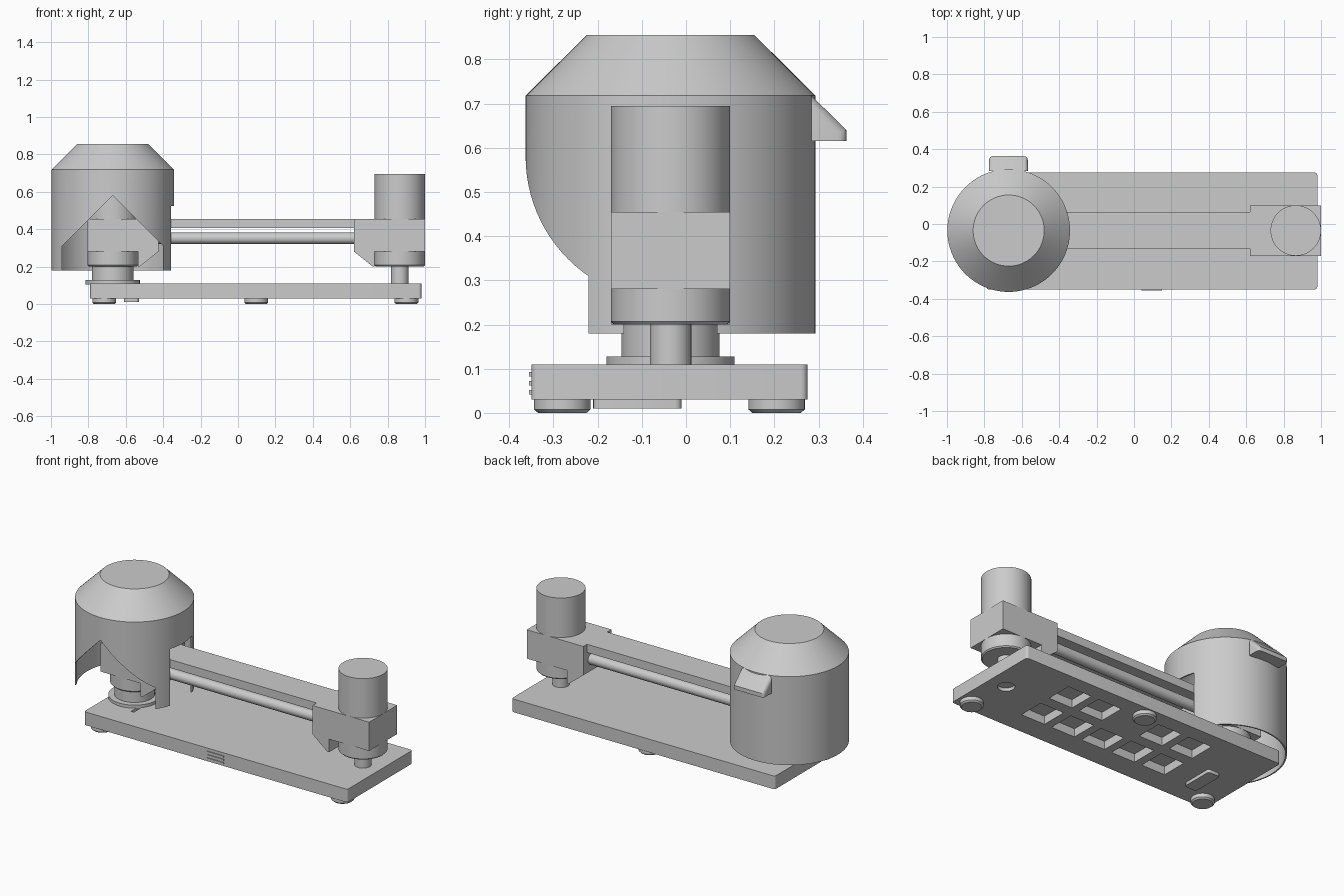
import bpy
import bmesh
import math

if "Cube" in bpy.data.objects:
    bpy.data.objects.remove(bpy.data.objects["Cube"], do_unlink=True)

grey = bpy.data.materials.new("light_grey")
grey.use_nodes = True
grey.diffuse_color = (0.6, 0.6, 0.6, 1)
grey.node_tree.nodes["Principled BSDF"].inputs["Base Color"].default_value = grey.diffuse_color

CY = -0.035          # depth of the shared spindle axis
MID = 0.0975         # mirror plane between the two heads
HOOD_X, DRIVE_X = -0.67, 0.865


def finish(bm, name):
    bmesh.ops.recalc_face_normals(bm, faces=bm.faces)
    mesh = bpy.data.meshes.new(name)
    bm.to_mesh(mesh)
    bm.free()
    mesh.materials.append(grey)
    ob = bpy.data.objects.new(name, mesh)
    bpy.context.collection.objects.link(ob)
    return ob


def select(ob):
    bpy.ops.object.select_all(action="DESELECT")
    ob.select_set(True)
    bpy.context.view_layer.objects.active = ob


def smooth(ob):
    select(ob)
    bpy.ops.object.shade_smooth_by_angle(angle=math.radians(30))


def prism(name, outline, axis, lo, hi):
    """Extrude a 2D outline along x, y or z."""
    place = {"x": lambda a, b: (lo, a, b), "y": lambda a, b: (a, lo, b),
             "z": lambda a, b: (a, b, lo)}[axis]
    bm = bmesh.new()
    face = bm.faces.new([bm.verts.new(place(a, b)) for a, b in outline])
    out = bmesh.ops.extrude_face_region(bm, geom=[face])
    shift = [hi - lo if k == axis else 0 for k in "xyz"]
    bmesh.ops.translate(bm, vec=shift, verts=[v for v in out["geom"] if isinstance(v, bmesh.types.BMVert)])
    return finish(bm, name)


def box(name, x0, x1, y0, y1, z0, z1):
    return prism(name, [(x0, y0), (x1, y0), (x1, y1), (x0, y1)], "z", z0, z1)


def lathe(name, profile, x, y, steps=64):
    """Spin a radius/height profile around a vertical axis."""
    bm = bmesh.new()
    verts = [bm.verts.new((r, 0, z)) for r, z in profile]
    edges = [bm.edges.new(pair) for pair in zip(verts, verts[1:])]
    bmesh.ops.spin(bm, geom=verts + edges, cent=(0, 0, 0), axis=(0, 0, 1),
                   angle=math.tau, steps=steps, use_duplicate=False)
    bmesh.ops.remove_doubles(bm, verts=bm.verts, dist=0.0001)
    bmesh.ops.translate(bm, vec=(x, y, 0), verts=bm.verts)
    ob = finish(bm, name)
    smooth(ob)
    return ob


def disc(name, r, z0, z1, x, y):
    return lathe(name, [(0, z0), (r, z0), (r, z1), (0, z1)], x, y)


def round_edges(ob, axis, width):
    """Round only the edges running along one axis."""
    bm = bmesh.new()
    bm.from_mesh(ob.data)
    k = "xyz".index(axis)
    edges = []
    for e in bm.edges:
        d = (e.verts[1].co - e.verts[0].co).normalized()
        if abs(d[k]) > 0.99:
            edges.append(e)
    bmesh.ops.bevel(bm, geom=edges, offset=width, segments=4, profile=0.5, affect="EDGES")
    bm.to_mesh(ob.data)
    bm.free()
    smooth(ob)


def cut(ob, cutters):
    for c in cutters:
        mod = ob.modifiers.new("cut", "BOOLEAN")
        mod.operation, mod.solver, mod.object = "DIFFERENCE", "EXACT", c
        select(ob)
        bpy.ops.object.modifier_apply(modifier=mod.name)
        bpy.data.objects.remove(c, do_unlink=True)
    smooth(ob)


# Base plate with square pockets beneath, a spindle hole and a slot
base = box("base_plate", -0.79, 0.98, -0.35, 0.275, 0.03, 0.11)
round_edges(base, "z", 0.015)
pockets = []
for row, y in enumerate((-0.13, 0.10)):
    for col in range(5):
        if row == 1 and col == 2:
            continue
        x = 0.53 - 0.21 * col
        pockets.append(box("pocket_cutter", x - 0.08, x + 0.08, y - 0.08, y + 0.08, 0, 0.08))
pockets.append(disc("hole_cutter", 0.047, 0, 0.05, DRIVE_X, CY))
pockets.append(box("slot_cutter", -0.58, -0.56, -0.2, -0.02, 0.06, 0.15))
cut(base, pockets)

# Three feet and the slide bar beneath the plate
for name, x, y in (("front_right_foot", -0.715, -0.28), ("front_left_foot", 0.9, -0.28),
                   ("back_foot", MID, 0.205)):
    lathe(name, [(0, 0), (0.055, 0), (0.064, 0.008), (0.064, 0.03), (0, 0.03)], x, y)
bar = box("slide_bar", -0.61, -0.53, -0.21, -0.01, 0.01, 0.032)
round_edges(bar, "z", 0.015)

# Small ribs on the front edge
for i in range(3):
    z = 0.042 + 0.02 * i
    box("front_rib", 0.04, 0.15, -0.355, -0.349, z, z + 0.01)

# Two mirrored heads: block, gusset, motor and collar
for side, s in (("left", 1), ("right", -1)):
    def mx(x):
        return MID + s * (x - MID)
    prism(side + "_head_block", [(mx(0.62), 0.28), (mx(0.72), 0.2), (mx(0.73), 0.2), (mx(0.73), 0.28),
                                 (mx(1.0), 0.28), (mx(1.0), 0.455), (mx(0.62), 0.455)], "y", -0.17, 0.10)
    disc(side + "_motor", 0.135, 0.45, 0.695, mx(DRIVE_X), CY)
    lathe(side + "_collar", [(0, 0.2), (0.128, 0.2), (0.135, 0.207), (0.135, 0.285), (0, 0.285)],
          mx(DRIVE_X), CY)

# Spindles
disc("drive_spindle", 0.047, 0.105, 0.205, DRIVE_X, CY)
lathe("work_spindle", [(0, 0.105), (0.145, 0.105), (0.145, 0.128), (0.111, 0.128),
                       (0.111, 0.205), (0, 0.205)], HOOD_X, CY)

# Bridge beam and the guide rods below it
box("bridge_beam", -0.43, 0.63, -0.13, 0.065, 0.405, 0.455)
for name, dy in (("front_rod", -0.06), ("back_rod", 0.06)):
    ring = [(CY + dy + 0.031 * math.cos(a), 0.351 + 0.031 * math.sin(a))
            for a in (math.tau * i / 24 for i in range(24))]
    smooth(prism(name, ring, "x", -0.43, 0.63))

# Hood: a thin shell with a gabled front opening and a side slot for the beam
t = 0.008
hood = lathe("hood", [(0, 0.855), (0.19, 0.855), (0.328, 0.718), (0.328, 0.18), (0.328 - t, 0.18),
                      (0.328 - t, 0.715), (0.187, 0.855 - t), (0, 0.855 - t)], HOOD_X, CY, 96)
gable = [(HOOD_X - 0.27, 0.1), (HOOD_X + 0.27, 0.1), (HOOD_X + 0.27, 0.31),
         (HOOD_X, 0.58), (HOOD_X - 0.27, 0.31)]
cut(hood, [prism("front_cutter", gable, "y", -0.6, CY - 0.05),
           box("side_cutter", HOOD_X + 0.15, -0.2, CY - 0.105, CY + 0.105, 0.1, 0.525)])

# Hood handle at the back
handle = prism("hood_handle", [(0.284, 0.615), (0.363, 0.615), (0.363, 0.64), (0.284, 0.718)],
               "x", -0.775, -0.568)
bm = bmesh.new()
bm.from_mesh(handle.data)
tip = [e for e in bm.edges if all(v.co.y > 0.3 for v in e.verts)
       and abs(e.verts[0].co.x - e.verts[1].co.x) < 0.001]
tip += [e for e in bm.edges if e.verts[0].co.x == e.verts[1].co.x
        and sorted(round(v.co.z, 2) for v in e.verts) == [0.64, 0.72]]
bmesh.ops.bevel(bm, geom=tip, offset=0.02, segments=4, profile=0.5, affect="EDGES")
bm.to_mesh(handle.data)
bm.free()
smooth(handle)
